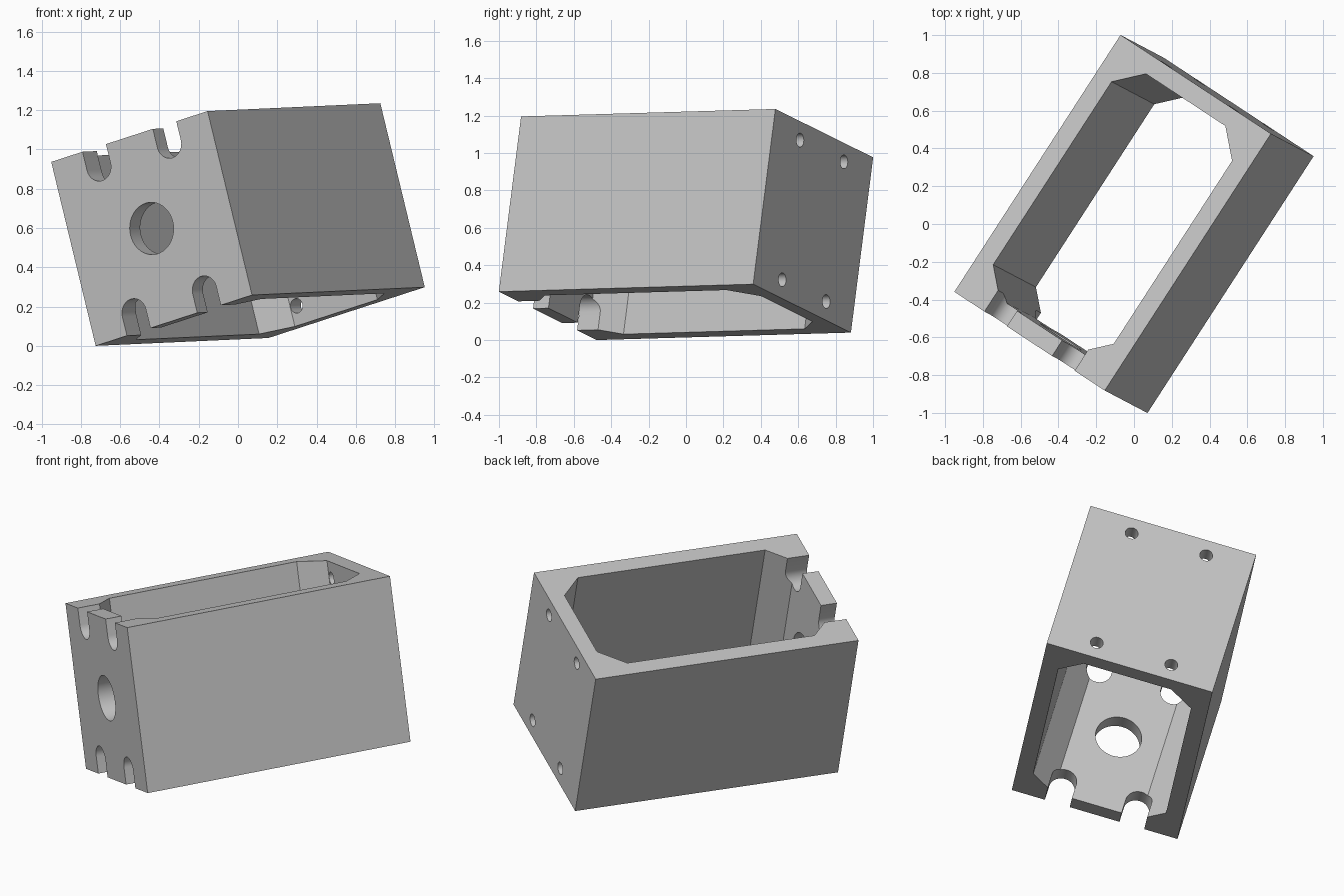
import bpy, bmesh, math
from mathutils import Vector, Matrix

if "Cube" in bpy.data.objects:
    bpy.data.objects.remove(bpy.data.objects["Cube"])

# Overall sizes of the housing in its own frame: x width, y length, z height
W, L, H = 0.987, 1.62, 0.971
WALL, CHAMFER = 0.098, 0.135
BOLT_X, BOLT_Z = 0.222, 0.387
SLOT_R, BORE_R, SCREW_R = 0.074, 0.133, 0.037

grey = bpy.data.materials.new("light_grey")
grey.use_nodes = True
colour = (0.55, 0.55, 0.55, 1)
grey.diffuse_color = colour
grey.node_tree.nodes["Principled BSDF"].inputs["Base Color"].default_value = colour


def prism(name, outline, lo, hi, upright=True):
    """Extrude an outline along z (upright) or along y."""
    bm = bmesh.new()
    place = (lambda p: (p[0], p[1], lo)) if upright else (lambda p: (p[0], lo, p[1]))
    face = bm.faces.new([bm.verts.new(place(p)) for p in outline])
    out = bmesh.ops.extrude_face_region(bm, geom=[face])
    step = Vector((0, 0, hi - lo)) if upright else Vector((0, hi - lo, 0))
    bmesh.ops.translate(bm, vec=step,
                        verts=[v for v in out["geom"] if isinstance(v, bmesh.types.BMVert)])
    bmesh.ops.recalc_face_normals(bm, faces=bm.faces)
    mesh = bpy.data.meshes.new(name)
    bm.to_mesh(mesh)
    bm.free()
    mesh.materials.append(grey)
    obj = bpy.data.objects.new(name, mesh)
    bpy.context.collection.objects.link(obj)
    return obj


def arc(cx, cz, r, start, end, n):
    return [(cx + r * math.cos(start + (end - start) * i / n),
             cz + r * math.sin(start + (end - start) * i / n)) for i in range(n + 1)]


def circle(cx, cz, r, n):
    return arc(cx, cz, r, 0, math.tau, n)[:-1]


# Solid block
x, y = W / 2, L / 2
housing = prism("housing", [(-x, -y), (x, -y), (x, y), (-x, y)], -H / 2, H / 2)

# Chamfered cavity, open above and below
x, y, c = W / 2 - WALL, L / 2 - WALL, CHAMFER
cavity = [(-x, c - y), (c - x, -y), (x - c, -y), (x, c - y),
          (x, y - c), (x - c, y), (c - x, y), (-x, y - c)]
cutters = [prism("cavity_cutter", cavity, -H, H)]

# Round opening in the front wall
cutters.append(prism("bore_cutter", circle(0, 0, BORE_R, 48), -L, -L / 2 + 0.3, False))

# Open slots in the front wall and screw holes in the back wall
for sx in (-1, 1):
    for sz in (-1, 1):
        px, pz = sx * BOLT_X, sz * BOLT_Z
        bottom = arc(px, pz, SLOT_R, 0, -sz * math.pi, 24)
        slot = bottom + [(px - SLOT_R, sz * H), (px + SLOT_R, sz * H)]
        cutters.append(prism("slot_cutter", slot, -L, -L / 2 + 0.3, False))
        cutters.append(prism("screw_cutter", circle(px, pz, SCREW_R, 28),
                             L / 2 - 0.3, L, False))

bpy.context.view_layer.objects.active = housing
for obj in bpy.context.selected_objects:
    obj.select_set(False)
housing.select_set(True)
for cutter in cutters:
    mod = housing.modifiers.new("cut", "BOOLEAN")
    mod.operation = "DIFFERENCE"
    mod.solver = "EXACT"
    mod.object = cutter
    bpy.ops.object.modifier_apply(modifier=mod.name)
    bpy.data.objects.remove(cutter)
bpy.ops.object.shade_smooth_by_angle(angle=math.radians(25))

# Tilted pose, resting on its lowest corner
along = Vector((0.88, 1.36, 0.04)).normalized()
across = Vector((0.80, -0.525, 0.26))
across = (across - along * across.dot(along)).normalized()
up = across.cross(along)
pose = Matrix((across, along, up)).transposed().to_4x4()
housing.data.transform(pose)
lowest = min(v.co.z for v in housing.data.vertices)
housing.data.transform(Matrix.Translation((0, 0, -lowest)))
